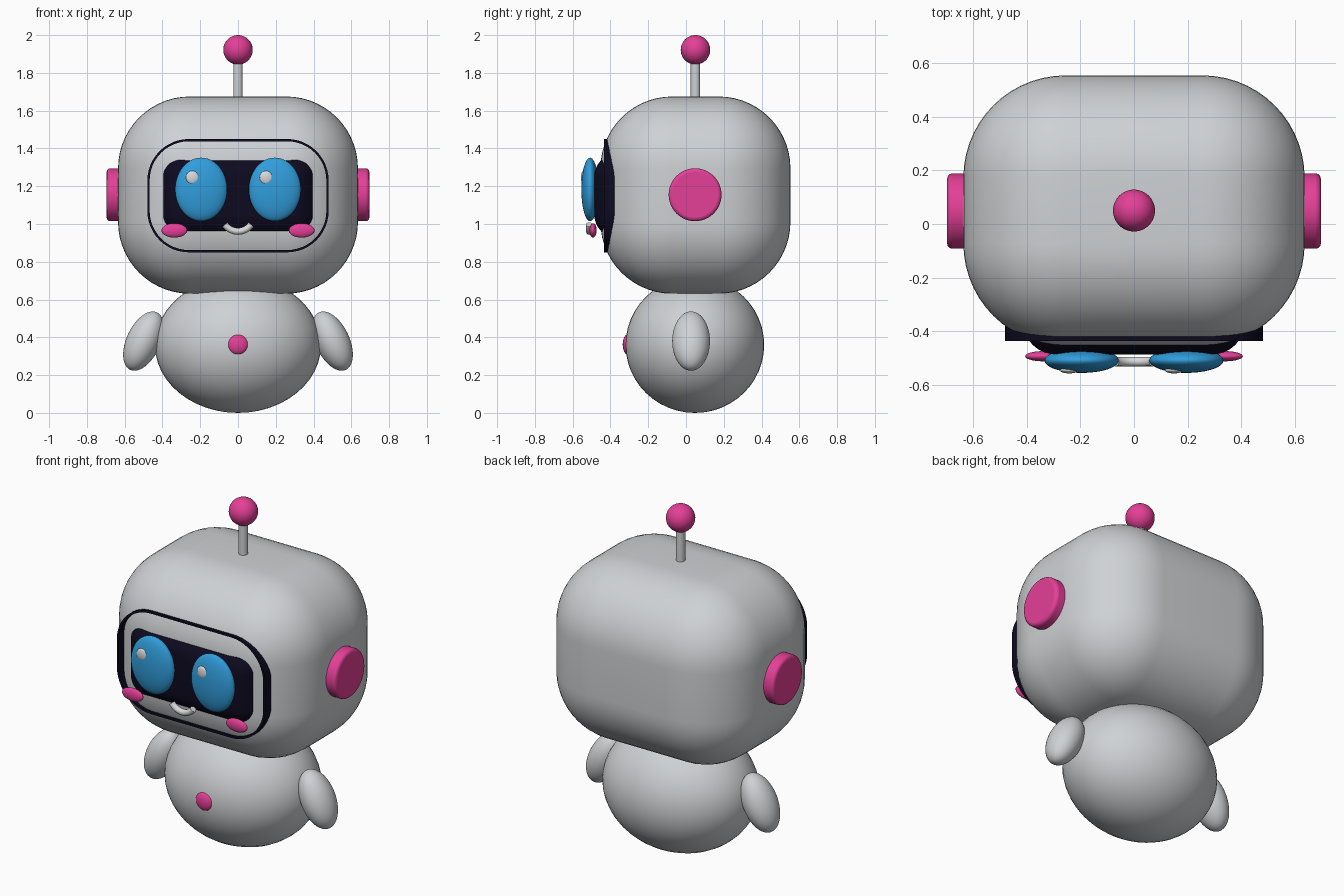
import bpy, bmesh, math

cube = bpy.data.objects.get("Cube")
if cube:
    bpy.data.objects.remove(cube, do_unlink=True)


def material(name, r, g, b):
    mat = bpy.data.materials.new(name)
    mat.use_nodes = True
    mat.diffuse_color = (r, g, b, 1)
    bsdf = next(n for n in mat.node_tree.nodes if n.type == 'BSDF_PRINCIPLED')
    bsdf.inputs["Base Color"].default_value = (r, g, b, 1)
    return mat


GREY = material("shell grey", 0.62, 0.64, 0.66)
WHITE = material("soft white", 0.7, 0.7, 0.7)
PINK = material("hot pink", 0.78, 0.05, 0.31)
BLUE = material("sky blue", 0.03, 0.34, 0.72)
NAVY = material("dark navy", 0.004, 0.003, 0.014)
CY = 0.05  # depth of the body axis


def finish(name, mat, angle=40):
    obj = bpy.context.object
    obj.name = name
    obj.data.materials.append(mat)
    bpy.ops.object.shade_smooth_by_angle(angle=math.radians(angle))
    return obj


def bevel(obj, width, segments):
    mod = obj.modifiers.new("Bevel", 'BEVEL')
    mod.width = width
    mod.segments = segments
    mod.limit_method = 'ANGLE'
    return obj


def ellipsoid(name, mat, loc, radii, tilt=0):
    bpy.ops.mesh.primitive_uv_sphere_add(segments=48, ring_count=24, location=loc,
                                         rotation=(0, tilt, 0))
    bpy.context.object.scale = radii
    return finish(name, mat)


def cylinder(name, mat, loc, radius, depth, turn=0):
    bpy.ops.mesh.primitive_cylinder_add(vertices=48, radius=radius, depth=depth,
                                        location=loc, rotation=(0, turn, 0))
    return finish(name, mat)


def rounded_box(name, mat, loc, half, radius):
    bpy.ops.mesh.primitive_cube_add(size=2, location=loc)
    bpy.context.object.scale = half
    bpy.ops.object.transform_apply(location=False, rotation=False, scale=True)
    return bevel(finish(name, mat, 100), radius, 14)


def rounded_rect(half_x, half_z, radius, steps=12):
    points = []
    for corner, (sx, sz) in enumerate([(1, 1), (-1, 1), (-1, -1), (1, -1)]):
        for i in range(steps + 1):
            a = math.pi / 2 * (corner + i / steps)
            points.append((sx * (half_x - radius) + radius * math.cos(a),
                           sz * (half_z - radius) + radius * math.sin(a)))
    return points


def rim(name, mat, z, outer, inner, front, back):
    # thin-walled hollow frame, open front and back
    bm = bmesh.new()
    loops = [[bm.verts.new((x, y, z + h)) for x, h in pts]
             for pts, y in ((outer, front), (inner, front), (inner, back), (outer, back))]
    n = len(outer)
    for k in range(4):
        a, b = loops[k], loops[(k + 1) % 4]
        for i in range(n):
            j = (i + 1) % n
            bm.faces.new((a[i], a[j], b[j], b[i]))
    bmesh.ops.recalc_face_normals(bm, faces=bm.faces[:])
    mesh = bpy.data.meshes.new(name)
    bm.to_mesh(mesh)
    bm.free()
    obj = bpy.data.objects.new(name, mesh)
    bpy.context.collection.objects.link(obj)
    bpy.ops.object.select_all(action='DESELECT')
    obj.select_set(True)
    bpy.context.view_layer.objects.active = obj
    return finish(name, mat)


# Body and head
ellipsoid("body", GREY, (0, 0.047, 0.36), (0.44, 0.367, 0.36))
ellipsoid("belly_button", PINK, (0, -0.31, 0.362), (0.053, 0.025, 0.053))
rounded_box("head", GREY, (0, CY, 1.153), (0.635, 0.503, 0.522), 0.38)

# Antenna
cylinder("antenna_rod", GREY, (0, CY, 1.76), 0.025, 0.24)
ellipsoid("antenna_ball", PINK, (0, CY, 1.922), (0.078, 0.078, 0.078))

# Face screen and its rim
rim("screen_rim", NAVY, 1.15, rounded_rect(0.48, 0.3, 0.22),
    rounded_rect(0.468, 0.288, 0.208), -0.435, -0.33)
rounded_box("face_screen", NAVY, (0, -0.355, 1.15), (0.412, 0.13, 0.222), 0.12)

# Paired parts
for side, s in (("left", 1), ("right", -1)):
    ellipsoid(side + "_arm", GREY, (s * 0.5, 0.027, 0.38), (0.09, 0.1, 0.168),
              -s * math.radians(25))
    bevel(cylinder(side + "_ear", PINK, (s * 0.625, 0.048, 1.155), 0.14, 0.14,
                   math.pi / 2), 0.018, 3)
    ellipsoid(side + "_eye", BLUE, (s * 0.195, -0.508, 1.183), (0.138, 0.046, 0.168))
    ellipsoid(side + "_eye_glint", WHITE, (s * 0.195 - 0.046, -0.544, 1.246),
              (0.034, 0.012, 0.035))
    ellipsoid(side + "_cheek", PINK, (s * 0.337, -0.492, 0.966), (0.068, 0.019, 0.038))

# Smile
curve = bpy.data.curves.new("mouth", 'CURVE')
curve.dimensions = '3D'
curve.bevel_depth = 0.018
curve.bevel_resolution = 4
curve.use_fill_caps = True
spline = curve.splines.new('POLY')
spline.points.add(16)
for i, p in enumerate(spline.points):
    a = math.radians(215 + 110 * i / 16)
    p.co = (0.085 * math.cos(a), -0.512, 1.046 + 0.085 * math.sin(a), 1)
    p.radius = 1
spline.use_smooth = True
mouth = bpy.data.objects.new("mouth", curve)
bpy.context.collection.objects.link(mouth)
curve.materials.append(WHITE)
